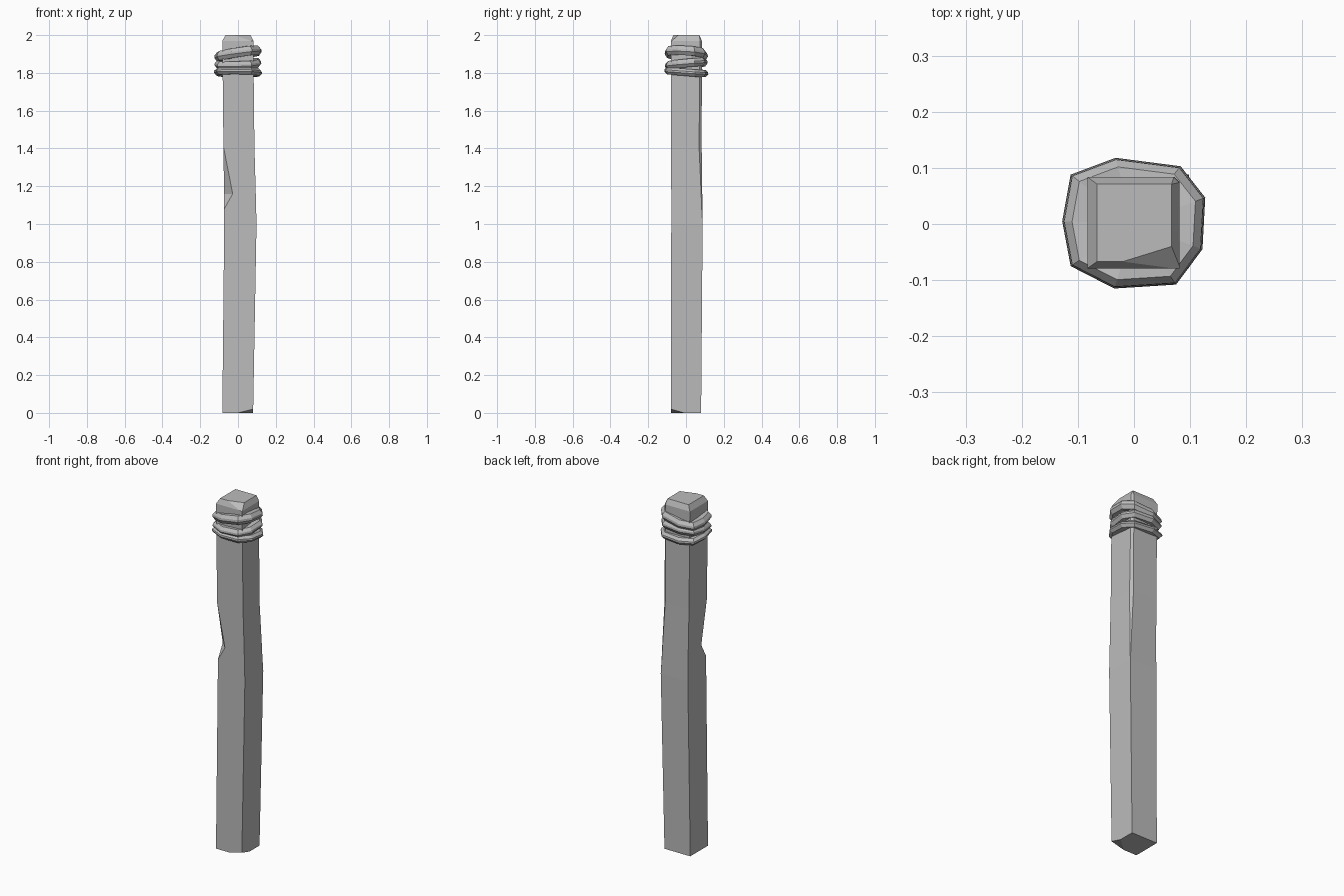
import bpy
import bmesh
from mathutils import Vector

cube = bpy.data.objects.get("Cube")
if cube:
    bpy.data.objects.remove(cube, do_unlink=True)

grey = bpy.data.materials.new("stone_grey")
grey.use_nodes = True
colour = (0.5, 0.5, 0.5, 1)
grey.diffuse_color = colour
grey.node_tree.nodes["Principled BSDF"].inputs["Base Color"].default_value = colour


def finish(bm, name):
    """Turn a bmesh into a flat shaded grey object."""
    bmesh.ops.recalc_face_normals(bm, faces=bm.faces[:])
    mesh = bpy.data.meshes.new(name)
    bm.to_mesh(mesh)
    bm.free()
    mesh.materials.append(grey)
    obj = bpy.data.objects.new(name, mesh)
    bpy.context.collection.objects.link(obj)
    return obj


def bridge(bm, low, high):
    """Join two closed rows of vertices with quads."""
    for i in range(len(low)):
        j = (i + 1) % len(low)
        bm.faces.new((low[i], low[j], high[j], high[i]))


def chip(bm, a, b, c, inside):
    """Slice off a corner along the plane through three points."""
    a, b, c = Vector(a), Vector(b), Vector(c)
    normal = (b - a).cross(c - a).normalized()
    if normal.dot(Vector(inside) - a) > 0:
        normal.negate()
    geom = bm.verts[:] + bm.edges[:] + bm.faces[:]
    bmesh.ops.bisect_plane(bm, geom=geom, dist=1e-5, plane_co=a,
                           plane_no=normal, clear_outer=True)
    rim = [e for e in bm.edges if e.is_boundary]
    bmesh.ops.holes_fill(bm, edges=rim, sides=0)


# Post levels: height, x range, y range, notch size, chamfer size
levels = [
    (0.00, -0.083, 0.080, -0.080, 0.080, 0.0, 0.0),
    (1.00, -0.073, 0.098, -0.078, 0.088, 0.0, 0.0),
    (1.08, -0.073, 0.096, -0.078, 0.087, 0.0, 0.004),
    (1.16, -0.074, 0.094, -0.078, 0.086, 0.046, 0.006),
    (1.41, -0.077, 0.087, -0.079, 0.083, 0.0, 0.014),
    (1.97, -0.083, 0.081, -0.079, 0.084, 0.0, 0.010),
    (2.00, -0.066, 0.067, -0.067, 0.071, 0.0, 0.0),
]

bm = bmesh.new()
rows = []
for z, x0, x1, y0, y1, n, c in levels:
    corners = [(x0, y0 + n), (x0 + n, y0), (x1, y0),
               (x1, y1 - c), (x1 - c, y1), (x0, y1)]
    rows.append([bm.verts.new((x, y, z)) for x, y in corners])
for low, high in zip(rows, rows[1:]):
    bridge(bm, low, high)
bm.faces.new(rows[0])
bm.faces.new(rows[-1])
bmesh.ops.remove_doubles(bm, verts=bm.verts[:], dist=1e-4)

# Broken corners at the top and the foot
chip(bm, (-0.02, -0.067, 2), (0.067, -0.04, 2), (0.081, -0.079, 1.967), (0, 0, 1))
chip(bm, (0, -0.08, 0), (0.08, -0.01, 0), (0.08, -0.08, 0.02), (0, 0, 1))
finish(bm, "post")

# Uneven rope bands around the head of the post
outline = [(-0.128, 0.005), (-0.113, -0.075), (-0.035, -0.115),
           (0.075, -0.108), (0.122, -0.045), (0.127, 0.047),
           (0.083, 0.103), (-0.033, 0.118), (-0.113, 0.088)]


def rope_band(name, z, tilt_x, tilt_y, half, size):
    section = [(0.6, -half), (0.89, -half), (1, -half * 0.2),
               (0.99, half * 0.3), (0.88, half), (0.6, half)]
    bm = bmesh.new()
    loops = [[bm.verts.new((x * s * size, y * s * size,
                            z + dz + tilt_x * x + tilt_y * y))
              for x, y in outline] for s, dz in section]
    for low, high in zip(loops, loops[1:] + loops[:1]):
        bridge(bm, low, high)
    finish(bm, name)


rope_band("rope_band_top", 1.902, 0.13, -0.06, 0.025, 0.98)
rope_band("rope_band_middle", 1.848, 0.03, 0.08, 0.022, 0.97)
rope_band("rope_band_bottom", 1.804, -0.01, -0.07, 0.019, 1.0)
